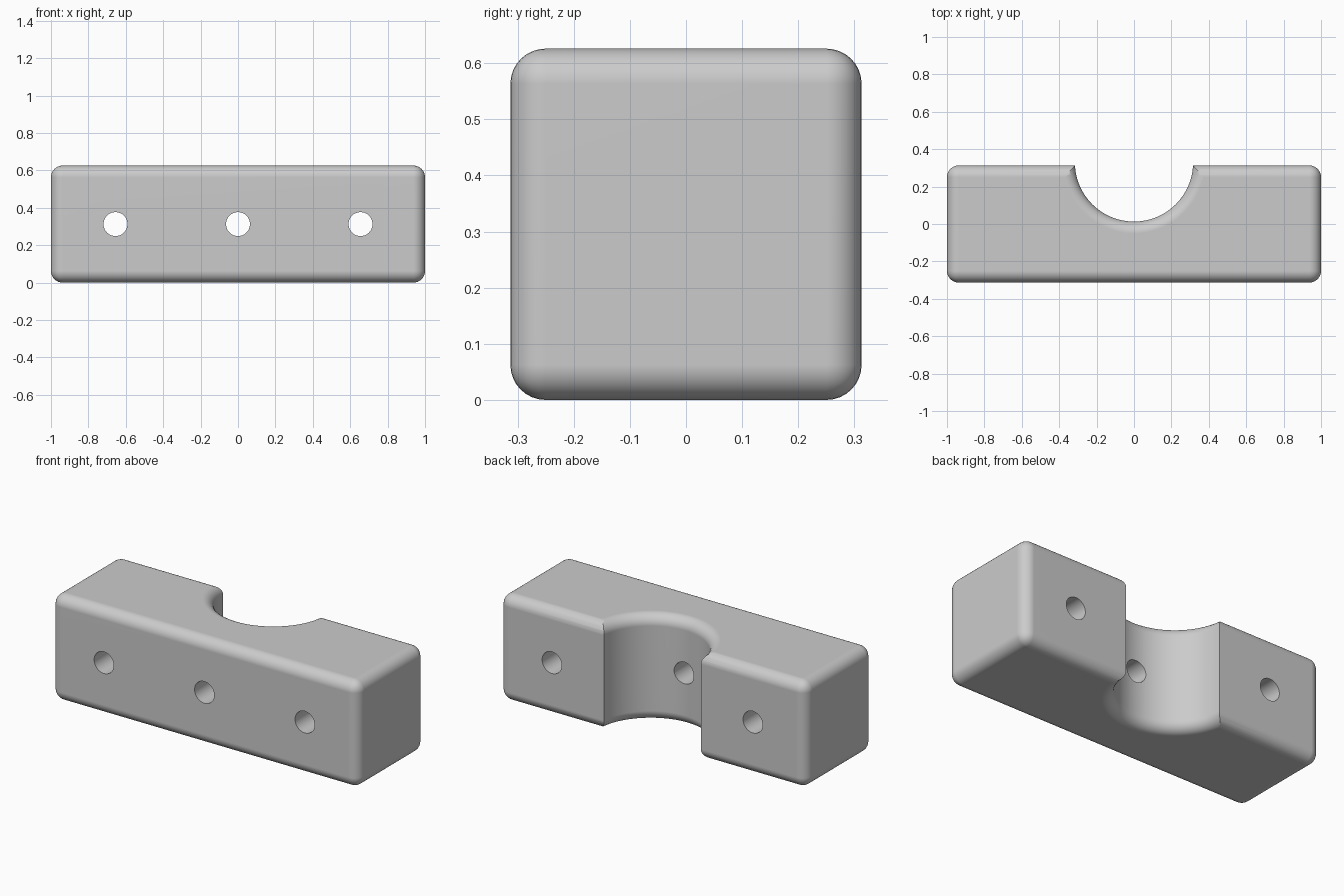
import bpy, bmesh, math
from mathutils import Matrix, Vector

if "Cube" in bpy.data.objects:
    bpy.data.objects.remove(bpy.data.objects["Cube"], do_unlink=True)

LENGTH, SIZE = 2.0, 0.626        # bar length and square section
FILLET = 0.0626                  # rounding of every outer edge
NOTCH_R, NOTCH_Y = 0.316, 0.329  # saddle radius and axis position
HOLE_R, HOLE_X = 0.064, 0.655


def new_object(name, bm):
    bmesh.ops.recalc_face_normals(bm, faces=bm.faces)
    mesh = bpy.data.meshes.new(name)
    bm.to_mesh(mesh)
    bm.free()
    obj = bpy.data.objects.new(name, mesh)
    bpy.context.collection.objects.link(obj)
    return obj


# Rounded bar
bm = bmesh.new()
bmesh.ops.create_cube(bm, size=1)
bmesh.ops.scale(bm, vec=(LENGTH, SIZE, SIZE), verts=bm.verts)
bmesh.ops.translate(bm, vec=(0, 0, SIZE / 2), verts=bm.verts)
bmesh.ops.bevel(bm, geom=bm.edges[:], offset=FILLET, segments=8,
                profile=0.5, affect='EDGES')
block = new_object("clamp_block", bm)

# Saddle cutter: a turned cylinder whose ends flare to round the rim
upper = []
for i in range(9):
    a = math.radians(90 * i / 8)
    upper.append((NOTCH_R + FILLET * (1 - math.cos(a)),
                  SIZE - FILLET + FILLET * math.sin(a)))
upper.append((upper[-1][0], SIZE + 0.1))
lower = [(r, SIZE - z) for r, z in reversed(upper)]
profile = [(0, -0.1)] + lower + upper + [(0, SIZE + 0.1)]

bm = bmesh.new()
verts = [bm.verts.new((r, NOTCH_Y, z)) for r, z in profile]
edges = [bm.edges.new(pair) for pair in zip(verts, verts[1:])]
bmesh.ops.spin(bm, geom=verts + edges, cent=(0, NOTCH_Y, 0), axis=(0, 0, 1),
               angle=math.tau, steps=96)
bmesh.ops.remove_doubles(bm, verts=bm.verts, dist=1e-5)
cutters = [new_object("saddle_cutter", bm)]

# Bolt hole cutters, front to back
for label, x in (("right", -HOLE_X), ("middle", 0), ("left", HOLE_X)):
    bm = bmesh.new()
    bmesh.ops.create_cone(
        bm, cap_ends=True, segments=48, radius1=HOLE_R, radius2=HOLE_R, depth=1,
        matrix=Matrix.Translation(Vector((x, 0, SIZE / 2)))
        @ Matrix.Rotation(math.pi / 2, 4, 'X'))
    cutters.append(new_object(label + "_hole_cutter", bm))

# Cut the saddle and holes
bpy.context.view_layer.objects.active = block
block.select_set(True)
for cutter in cutters:
    cutter.hide_render = True
    cut = block.modifiers.new(cutter.name, 'BOOLEAN')
    cut.operation = 'DIFFERENCE'
    cut.solver = 'EXACT'
    cut.object = cutter
    bpy.ops.object.modifier_apply(modifier=cut.name)
for cutter in cutters:
    bpy.data.objects.remove(cutter, do_unlink=True)

# Smooth fillets with flat faces and crisp hole edges
bpy.ops.object.shade_smooth_by_angle(angle=math.radians(30))
weighted = block.modifiers.new("flat_faces", 'WEIGHTED_NORMAL')
weighted.keep_sharp = True

# Plain grey
grey = bpy.data.materials.new("plain_grey")
grey.use_nodes = True
colour = (0.6, 0.6, 0.6, 1)
grey.diffuse_color = colour
grey.node_tree.nodes["Principled BSDF"].inputs["Base Color"].default_value = colour
block.data.materials.clear()
block.data.materials.append(grey)
